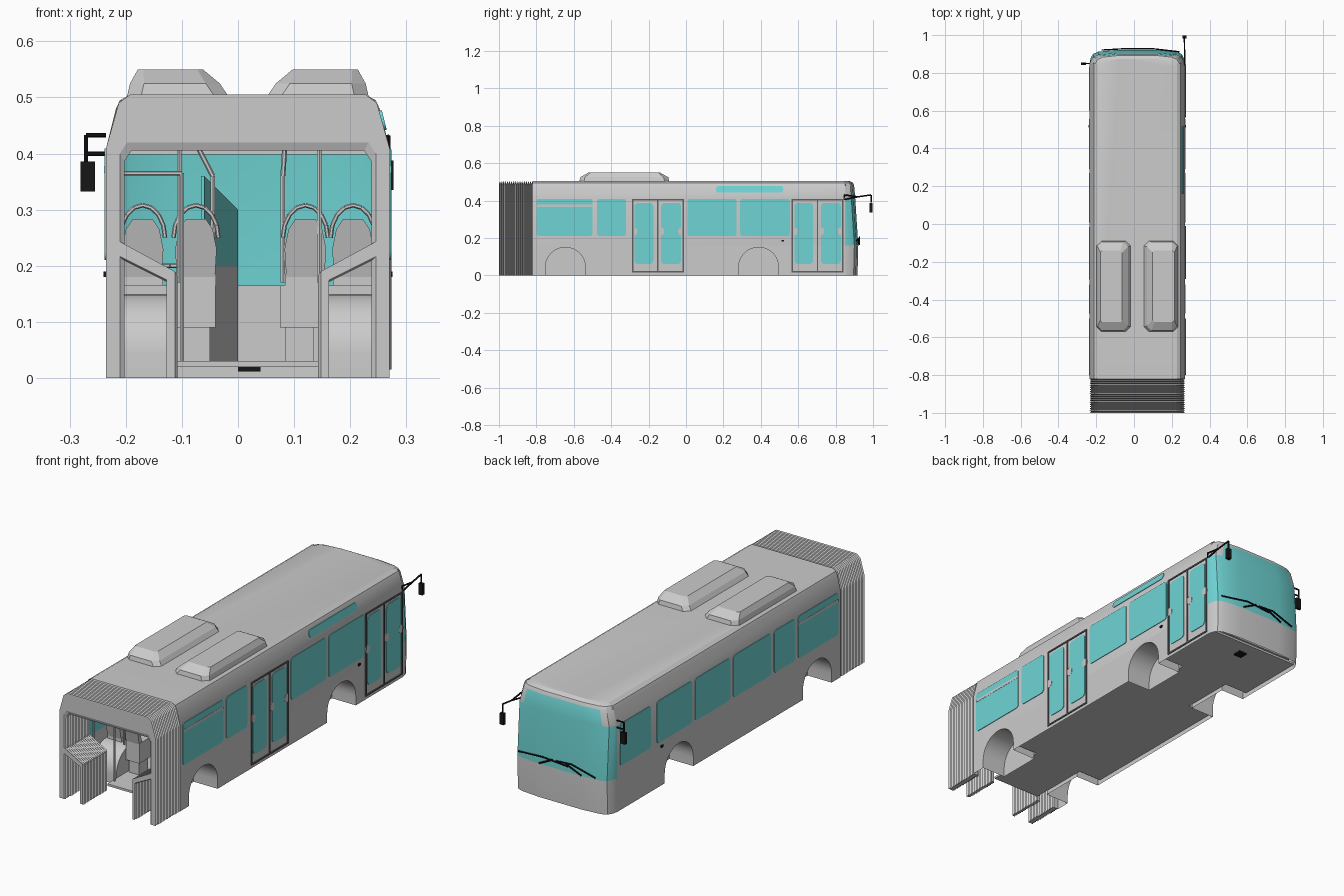
import bpy, bmesh
from math import sin, cos, pi, radians
from mathutils import Vector

if "Cube" in bpy.data.objects:
    bpy.data.objects.remove(bpy.data.objects["Cube"], do_unlink=True)

CX = 0.0175        # body centre line
REAR, NOSE = -0.82, 0.85


def material(name, rgb):
    m = bpy.data.materials.new(name)
    m.use_nodes = True
    m.diffuse_color = (*rgb, 1)
    m.node_tree.nodes["Principled BSDF"].inputs["Base Color"].default_value = (*rgb, 1)
    return m


GREY = material("body grey", (0.6, 0.6, 0.6))
TEAL = material("teal glass", (0.16, 0.66, 0.66))
BLACK = material("black trim", (0.008, 0.008, 0.008))
SEAL = material("door seal grey", (0.12, 0.12, 0.12))


def finish(name, bm, *mats, smooth=None):
    bmesh.ops.recalc_face_normals(bm, faces=bm.faces)
    me = bpy.data.meshes.new(name)
    bm.to_mesh(me)
    bm.free()
    for m in mats:
        me.materials.append(m)
    if smooth:
        me.shade_smooth()
        me.set_sharp_from_angle(angle=radians(smooth))
    ob = bpy.data.objects.new(name, me)
    bpy.context.scene.collection.objects.link(ob)
    return ob


def loft(bm, rings, closed=True, cap_start=False, cap_end=False):
    rows = [[bm.verts.new(p) for p in r] for r in rings]
    n = len(rows[0])
    for a, b in zip(rows, rows[1:]):
        for i in range(n if closed else n - 1):
            j = (i + 1) % n
            bm.faces.new((a[i], a[j], b[j], b[i]))
    if cap_start:
        bm.faces.new(rows[0])
    if cap_end:
        bm.faces.new(rows[-1])


def prism(name, pts, vec, mat, smooth=None):
    bm = bmesh.new()
    loft(bm, [pts, [Vector(p) + Vector(vec) for p in pts]], True, True, True)
    return finish(name, bm, mat, smooth=smooth)


def box(name, x, y, z, mat=GREY):
    pts = [(x[0], y[0], z[0]), (x[1], y[0], z[0]), (x[1], y[1], z[0]), (x[0], y[1], z[0])]
    return prism(name, pts, (0, 0, z[1] - z[0]), mat)


def beam(name, paths, r, mat=GREY):
    bm = bmesh.new()
    for path in paths:
        for a, b in zip(path, path[1:]):
            a, b = Vector(a), Vector(b)
            q = (b - a).to_track_quat("Z", "Y").to_matrix().to_4x4()
            q.translation = (a + b) / 2
            bmesh.ops.create_cone(bm, cap_ends=True, segments=6, radius1=r, radius2=r,
                                  depth=(b - a).length, matrix=q)
    return finish(name, bm, mat, smooth=40)


# Body shell: height, half width, nose position for each level
LEVELS = [(0, .2525, .918), (.16, .2525, .922), (.41, .2525, .906),
          (.48, .235, .9), (.495, .228, .893), (.505, .21, .875)]


def half_width(z):
    for (z0, w0, _), (z1, w1, _) in zip(LEVELS, LEVELS[1:]):
        if z <= z1:
            return w0 + (w1 - w0) * (z - z0) / (z1 - z0)


def outline(z, w, f):
    half = [(w, REAR), (w, NOSE), (w - .005, f - .045), (w - .018, f - .022),
            (w - .045, f - .01), (w * .45, f - .001)]
    full = half + [(-x, y) for x, y in reversed(half)]
    return [(CX + x, y, z) for x, y in full]


bm = bmesh.new()
loft(bm, [outline(*l) for l in LEVELS], closed=False, cap_end=True)
lower = []
for f in bm.faces:
    c = f.calc_center_median()
    if c.y < 0.5 and c.z < .16:
        lower.append(f)
    in_corner = abs(c.x - CX) > .2
    if c.y > NOSE and .16 < c.z < (.41 if in_corner else .48):
        f.material_index = 1
bmesh.ops.delete(bm, geom=lower, context="FACES")
finish("body_shell", bm, GREY, TEAL, smooth=25)

# Lower side walls with wheel openings, and the wheel housings behind them
ARCH_R, ARCH_SPRING = .107, .043


def arch(y):
    curve = [(y - ARCH_R * cos(pi * i / 16), ARCH_SPRING + ARCH_R * sin(pi * i / 16)) for i in range(17)]
    return [(y - ARCH_R, 0)] + curve + [(y + ARCH_R, 0)]


WHEELS = (-.645, .388)
for side, label in ((1, "right"), (-1, "left")):
    x = CX + side * .2525
    prof = [(REAR, 0)] + arch(WHEELS[0]) + arch(WHEELS[1]) + [(NOSE, 0), (NOSE, .16), (REAR, .16)]
    bm = bmesh.new()
    bm.faces.new([bm.verts.new((x, y, z)) for y, z in prof])
    finish(label + "_lower_wall", bm, GREY)
    for y, end in zip(WHEELS, ("rear", "front")):
        bm = bmesh.new()
        loft(bm, [[(x - side * d, p, z) for p, z in arch(y)] for d in (0, .125)], False, cap_end=True)
        finish(f"{label}_{end}_wheel_housing", bm, GREY, smooth=40)


# Side glazing: thin rounded plates that follow the wall slope
def side_plate(name, side, y, z, mat=TEAL, r=.014, t=.003):
    pts = []
    for k, (cy, cz) in enumerate(((y[1] - r, z[1] - r), (y[0] + r, z[1] - r),
                                  (y[0] + r, z[0] + r), (y[1] - r, z[0] + r))):
        for i in range(5):
            a = pi / 2 * (k + i / 4)
            py, pz = cy + r * cos(a), cz + r * sin(a)
            pts.append((CX + side * (half_width(pz) - t), py, pz))
    return prism(name, pts, (side * 2 * t, 0, 0), mat)


WINDOWS = [(-.8, -.5), (-.475, -.32), (.008, .27), (.29, .555)]
for side, label, extra in ((1, "right", []), (-1, "left", [(-.295, -.015), (.6, .83)])):
    for n, span in enumerate(WINDOWS + extra):
        side_plate(f"{label}_window_{n + 1}", side, span, (.21, .409))
    side_plate(label + "_window_bar", side, (-.8, -.5), (.365, .378), GREY, .004, .004)
    xm = CX + side * .2535
    box(label + "_marker", (xm - .004, xm + .004), (.51, .525), (.18, .19), BLACK)
side_plate("route_sign", 1, (.16, .52), (.442, .477))

# Doors: seal frame, two glass leaves each, grey handle discs
for label, y0, y1 in (("middle", -.29, -.012), ("front", .565, .842)):
    x, mid = CX + .2525, (y0 + y1) / 2
    for n, (a, b) in enumerate(((y0, y0 + .008), (mid - .003, mid + .003), (y1 - .008, y1))):
        box(f"{label}_door_post_{n + 1}", (x - .003, x + .004), (a, b), (.015, .405), SEAL)
    for n, z in enumerate((.015, .4)):
        box(f"{label}_door_rail_{n + 1}", (x - .003, x + .004), (y0, y1), (z, z + .007), SEAL)
    for n, (a, b) in enumerate(((y0 + .014, mid - .024), (mid + .018, y1 - .014))):
        side_plate(f"{label}_door_glass_{n + 1}", 1, (a, b), (.06, .388), r=.02)
    for n, y in enumerate((y0 + .014, mid + .018, y1 - .014)):
        side_plate(f"{label}_door_handle_{n + 1}", 1, (y - .016, y + .016), (.215, .255), GREY, .015, .004)

# Roof units
for side, label in ((1, "right"), (-1, "left")):
    def unit_ring(z, inner, outer, y0, y1, c):
        pts = [(inner + c, y0), (outer - c, y0), (outer, y0 + c), (outer, y1 - c),
               (outer - c, y1), (inner + c, y1), (inner, y1 - c), (inner, y0 + c)]
        return [(CX + side * x, y, z) for x, y in pts]
    bm = bmesh.new()
    loft(bm, [unit_ring(.503, .035, .215, -.57, -.09, .025), unit_ring(.525, .05, .21, -.565, -.095, .025),
              unit_ring(.55, .08, .196, -.52, -.14, .01)], cap_start=True, cap_end=True)
    finish(label + "_roof_unit", bm, GREY)

# Folding bellows: outer hoop plus two lower inner flaps
hoop = [(.2525, 0), (.2525, .41), (.23, .49), (.21, .505)]
hoop += [(-x, z) for x, z in reversed(hoop)]
inner = [(-.228, 0), (-.228, .4), (-.215, .42)]
hoop += inner + [(-x, z) for x, z in reversed(inner)]
flap = [(.25, .255), (.13, .19), (.13, 0), (.145, 0), (.145, .175), (.235, .22)]
FOLDS = 16
for name, prof in (("bellows_hoop", hoop), ("right_bellows_flap", flap),
                   ("left_bellows_flap", [(-x, z) for x, z in flap])):
    rings = []
    for i in range(2 * FOLDS + 1):
        s = .965 if i % 2 else 1
        y = -1 + (REAR + 1) * i / (2 * FOLDS)
        rings.append([(CX + x * s, y, z * (s if z > .1 else 1)) for x, z in prof])
    bm = bmesh.new()
    loft(bm, rings, True, True, True)
    finish(name, bm, GREY)

# Floor, ceiling and front interior
box("aisle_floor", (-.11, .145), (REAR, .86), (.02, .03))
box("centre_floor", (-.233, .268), (-.52, .26), (.02, .03))
box("front_floor", (-.233, .268), (.52, .86), (.02, .03))
box("ceiling", (-.2, .235), (REAR, .85), (.425, .43))
box("front_header", (-.2, .235), (.84, .85), (.398, .43))
box("dashboard", (-.2, .2), (.81, .87), (.03, .165))
box("floor_hatch", (.0, .04), (.76, .8), (.012, .02), BLACK)
for name, z0, z1, m in (("cab_panel", .03, .2, GREY), ("cab_glass", .2, .36, TEAL)):
    prism(name, [(-.06, .5, z0), (0, .8, z0), (0, .8, min(z1, .3)), (-.06, .5, z1)], (-.006, 0, 0), m)
beam("steering_wheel", [[(-.1 + .04 * cos(a * pi / 6), .76 + .03 * sin(a * pi / 6), .2) for a in range(13)],
                        [(-.1, .82, .13), (-.1, .76, .2)]], .004)


# Seats with grab hoops, on plinths
def seat(name, x, y):
    back = [(-.034, .18), (.034, .18), (.037, .23), (.03, .265), (.018, .283),
            (-.018, .283), (-.03, .265), (-.037, .23)]
    prism(name + "_back", [(x + a, y - (z - .18) * .25, z) for a, z in back], (0, .02, 0), GREY)
    box(name + "_cushion", (x - .036, x + .036), (y, y + .08), (.165, .185))
    hoop = [(x - .04 * cos(pi * i / 8), y - .02, .25 + .058 * sin(pi * i / 8)) for i in range(9)]
    beam(name + "_hoop", [hoop], .004)


for label, seats, plinth, rows in (("left", (-.17, -.075), (-.225, -.04), (-.68, -.5, -.25, 0, .3)),
                                   ("right", (.12, .205), (.075, .26), (-.68, -.5, .1, .3))):
    for n, y in enumerate(rows):
        for k, x in enumerate(seats):
            seat(f"{label}_seat_{n + 1}_{k + 1}", x, y)
        on_wheel = any(abs(y - w) < .12 for w in WHEELS)
        px = (plinth if not on_wheel else ((-.11, -.04) if label == "left" else (.075, .145)))
        box(f"{label}_plinth_{n + 1}", px, (y, y + .09), (.09, .165))
        box(f"{label}_plinth_foot_{n + 1}", (px[0] + .01, px[1] - .01), (y + .01, y + .08), (.03, .09))
beam("grab_poles", [[(x, y, .17), (x, y, .425)] for x in (-.105, .145) for y in (-.7, -.3, .1)]
     + [[(x, y, .17), (x, y, .36), (x * 1.3 - .02, y, .425)] for x in (-.045, .08) for y in (-.52, .02)], .0045)
beam("rear_guard_rail", [[(-.21, -.78, .03), (-.21, -.78, .365), (-.1, -.78, .365), (-.1, -.78, .03)]], .004)

# Mirrors
beam("right_mirror_arm", [[(.268, .845, .43), (.268, .92, .42), (.266, .99, .43), (.266, .99, .39)],
                          [(.268, .845, .405), (.268, .92, .42)], [(.268, .845, .405), (.268, .845, .43)]], .004, BLACK)
box("right_mirror_head", (.256, .277), (.982, .998), (.335, .388), BLACK)
beam("left_mirror_arm", [[(-.235, .85, .433), (-.271, .85, .433), (-.271, .85, .38)],
                         [(-.235, .85, .4), (-.271, .85, .4)]], .004, BLACK)
box("left_mirror_head", (-.281, -.255), (.842, .856), (.332, .386), BLACK)

# Wipers
beam("wipers", [[(-.17, .921, .17), (-.05, .928, .205), (.03, .928, .2)],
                [(.24, .912, .185), (.1, .928, .2), (-.03, .928, .19)],
                [(-.1, .926, .165), (-.02, .928, .2)], [(.12, .926, .165), (.05, .928, .2)]], .004, BLACK)
